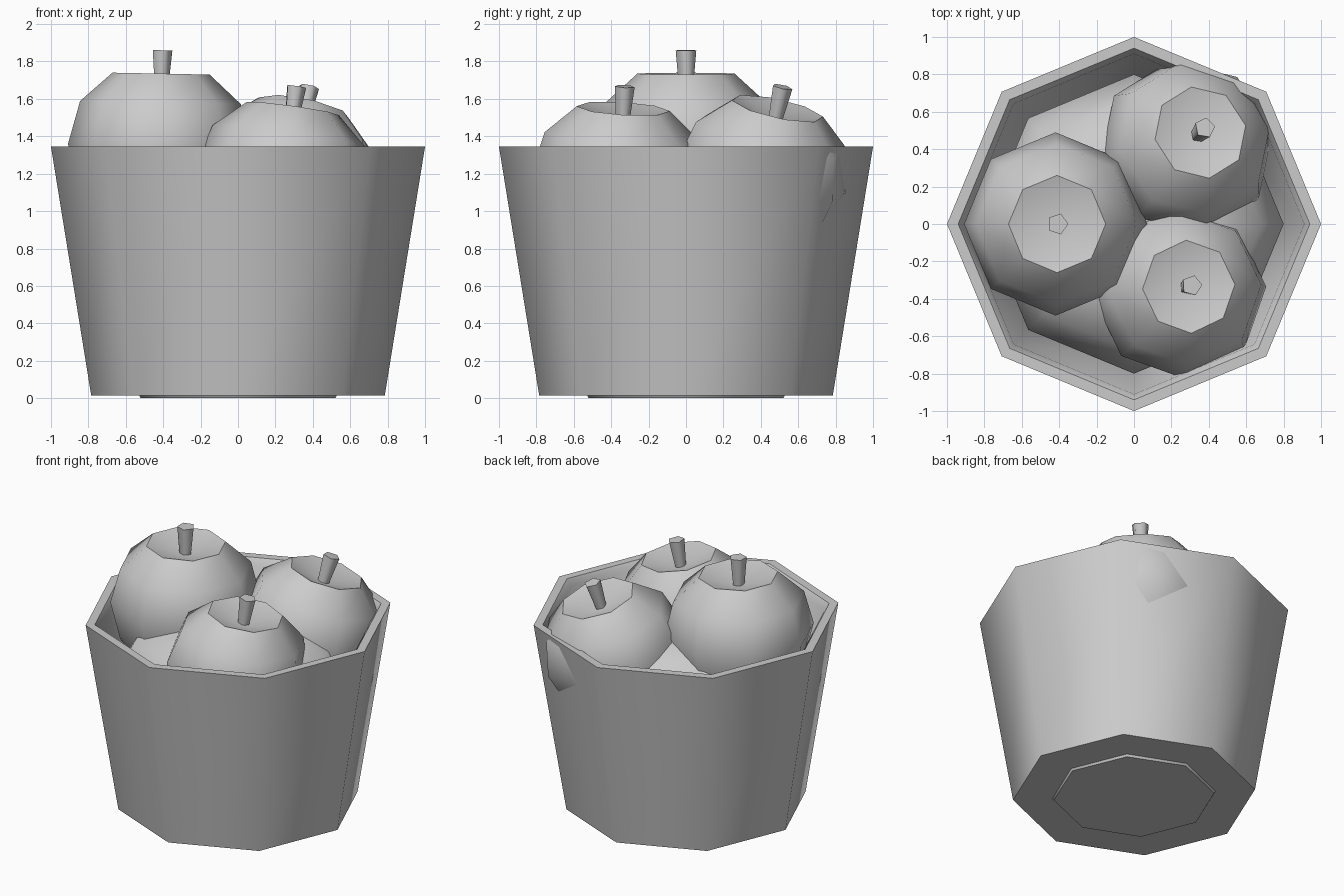
import bpy, bmesh, math
from mathutils import Vector, Matrix

if "Cube" in bpy.data.objects:
    bpy.data.objects.remove(bpy.data.objects["Cube"])


def lathe(name, profile, sides, matrix=Matrix.Identity(4), closed=False, angle=50):
    """Revolve (radius, z) points; zero radius makes a pole."""
    bm = bmesh.new()
    rings = []
    for r, z in profile:
        n = 1 if r == 0 else sides
        rings.append([bm.verts.new((r * math.cos(math.tau * i / sides),
                                    r * math.sin(math.tau * i / sides), z)) for i in range(n)])
    for a, b in zip(rings, rings[1:]):
        for i in range(sides):
            j = (i + 1) % sides
            if len(a) == 1:
                bm.faces.new((a[0], b[j], b[i]))
            elif len(b) == 1:
                bm.faces.new((a[i], a[j], b[0]))
            else:
                bm.faces.new((a[i], a[j], b[j], b[i]))
    bmesh.ops.recalc_face_normals(bm, faces=bm.faces)
    bm.transform(matrix)
    me = bpy.data.meshes.new(name)
    bm.to_mesh(me)
    bm.free()
    ob = bpy.data.objects.new(name, me)
    bpy.context.collection.objects.link(ob)
    bpy.ops.object.select_all(action='DESELECT')
    ob.select_set(True)
    bpy.context.view_layer.objects.active = ob
    bpy.ops.object.shade_smooth_by_angle(angle=math.radians(angle))
    return ob


# Octagonal bucket with thick wall and small inner lip
lathe("bucket", [(0, 0.015), (0.785, 0.015), (1.0, 1.345), (0.94, 1.345),
                 (0.91, 1.30), (0.72, 0.06), (0, 0.06)], 8)

# Rounded mass of fruit filling the bucket
lathe("fruit_filling", [(0, 0), (0.52, 0), (0.70, 0.30), (0.79, 0.75), (0.80, 0.98),
                        (0.68, 1.20), (0.42, 1.34), (0, 1.28)], 8)

# Apples: centre, lean direction, twist, scale
apple_profile = [(0, -0.38), (0.27, -0.42), (0.42, -0.22), (0.49, 0.05),
                 (0.43, 0.28), (0.26, 0.435), (0, 0.36)]
stem_profile = [(0, 0.34), (0.038, 0.34), (0.058, 0.56), (0, 0.56)]
apples = {
    "left": ((-0.42, 0.0, 1.30), (0.02, 0.0, 1), 0, 1.0),
    "front": ((0.235, -0.36, 1.135), (0.14, 0.06, 1), 3, 0.96),
    "back": ((0.27, 0.40, 1.145), (0.21, 0.22, 1), 10, 0.97),
}
for key, (centre, lean, twist, size) in apples.items():
    m = (Matrix.Translation(centre)
         @ Vector((0, 0, 1)).rotation_difference(Vector(lean)).to_matrix().to_4x4()
         @ Matrix.Rotation(math.radians(twist), 4, 'Z') @ Matrix.Scale(size, 4))
    lathe(key + "_apple", apple_profile, 8, m)
    lathe(key + "_stem", stem_profile, 5, m, angle=75)
